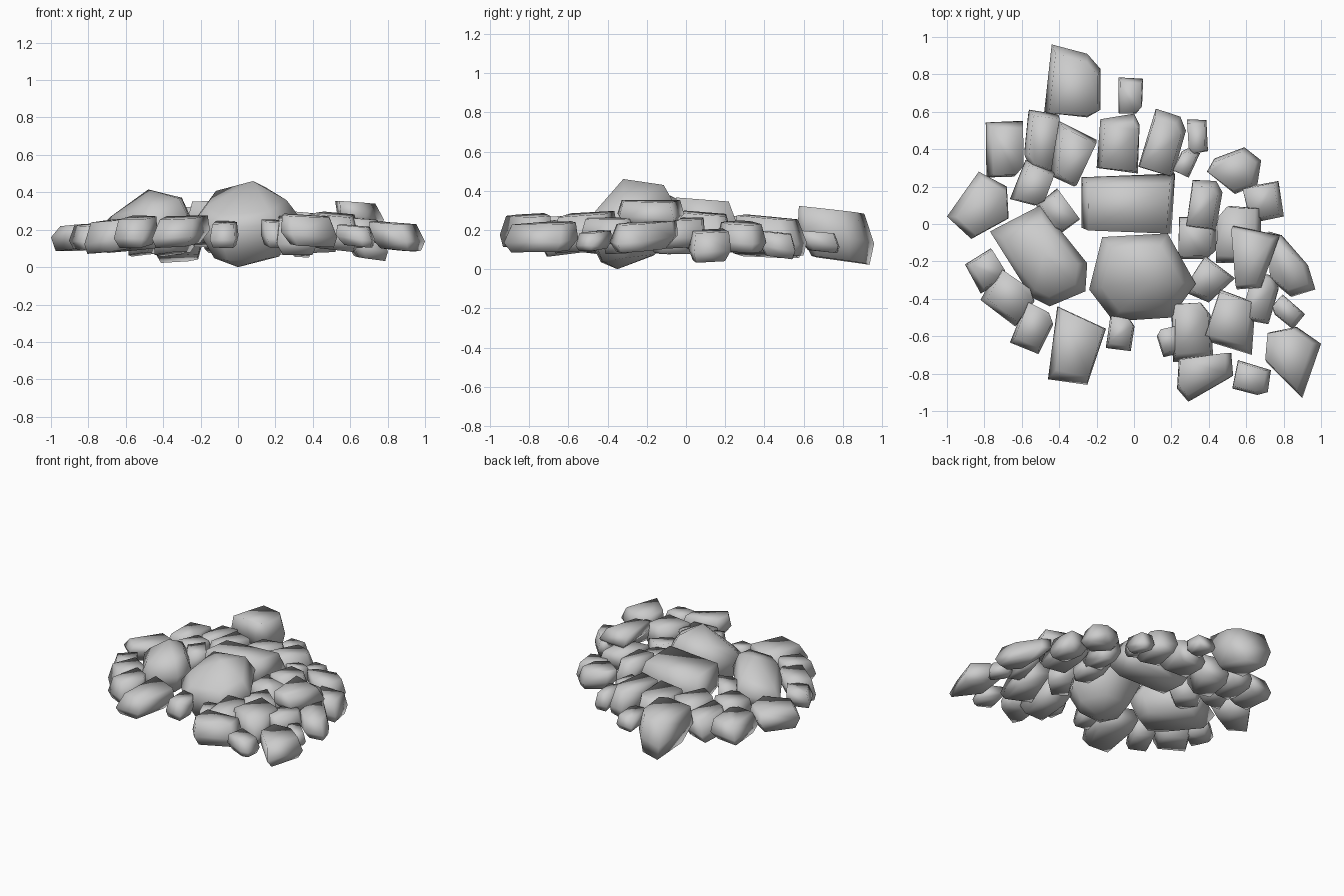
import bpy, bmesh, math, random
from mathutils import Vector

if "Cube" in bpy.data.objects:
    bpy.data.objects.remove(bpy.data.objects["Cube"])

random.seed(4)


def finish(name, points):
    """Wrap the points in a convex hull and shade it as a worn stone."""
    bm = bmesh.new()
    for p in points:
        bm.verts.new(p)
    res = bmesh.ops.convex_hull(bm, input=bm.verts[:])
    loose = {g for g in res["geom_interior"] + res["geom_unused"] if isinstance(g, bmesh.types.BMVert)}
    bmesh.ops.delete(bm, geom=list(loose), context='VERTS')
    bmesh.ops.dissolve_limit(bm, angle_limit=0.06, verts=bm.verts[:], edges=bm.edges[:])
    bmesh.ops.recalc_face_normals(bm, faces=bm.faces[:])
    me = bpy.data.meshes.new(name)
    bm.to_mesh(me)
    bm.free()
    me.shade_smooth()
    ob = bpy.data.objects.new(name, me)
    bpy.context.collection.objects.link(ob)


def stone(name, outline, z0, z1, top=0.86, low=0.78, peak=None, keel=None, mid=0.42):
    """Stone with a wide waist, a tilted top and a base leaning out of the pile."""
    c = sum((Vector(p) for p in outline), Vector((0, 0))) / len(outline)
    r = max((Vector(p) - c).length for p in outline)
    h = z1 - z0
    a = math.atan2(c.y, c.x) + random.uniform(-0.5, 0.5)
    out = Vector((math.cos(a), math.sin(a)))
    lean = out * (0 if peak else 0.1 * r)
    pts = []
    for p in outline:
        d = Vector(p) - c
        t = -d.dot(out) / r
        u = c + d * top * random.uniform(0.94, 1.04) - lean
        l = c + d * low * random.uniform(0.92, 1.04) + lean
        drop = 0.22 if peak else 0.08
        rise = 0.06 if keel else 0.09
        pts.append((*p, z0 + h * (mid + 0.16 * t)))
        pts.append((*u, z1 - h * drop * (1 - t)))
        pts.append((*l, z0 + h * rise * (1 + t)))
    pts += [q for q in (peak, keel) if q]
    finish(name, pts)


def block(name, x, y, w, d, rot, z0, z1):
    """Small stone: an uneven turned box outline with one clipped corner."""
    a = math.radians(rot)
    out = []
    clip = random.randrange(4)
    for i, (sx, sy) in enumerate(((-1, -1), (1, -1), (1, 1), (-1, 1))):
        px = sx * w / 2 * random.uniform(0.95, 1.12)
        py = sy * d / 2 * random.uniform(0.95, 1.1)
        corner = [(px * 0.5, py), (px, py * 0.6)] if i == clip else [(px, py)]
        if sx * sy > 0:
            corner.reverse()
        for qx, qy in corner:
            out.append((x + qx * math.cos(a) - qy * math.sin(a),
                        y + qx * math.sin(a) + qy * math.cos(a)))
    stone(name, out, z0, z1)


# Three large stones in the middle of the pile
stone("middle_front_stone", [(-.17, -.07), (.18, -.05), (.33, -.32), (.2, -.5), (-.11, -.52), (-.24, -.35)],
      .03, .44, top=.78, low=.62, peak=(.08, -.32, .46), keel=(0, -.35, 0), mid=.56)
stone("middle_left_stone", [(-.77, -.04), (-.5, .1), (-.25, -.21), (-.26, -.36), (-.45, -.44), (-.55, -.39)],
      .07, .4, top=.75, low=.75, peak=(-.48, -.16, .415), mid=.48)
stone("middle_back_stone", [(-.28, .25), (.22, .27), (.2, -.05), (-.28, -.02)], .1, .37, top=.88)

# Larger stones around the edge
stone("far_back_stone", [(-.44, .96), (-.25, .91), (-.18, .83), (-.18, .61), (-.25, .57), (-.48, .6)], .02, .33, mid=.5)
stone("left_stone", [(-.83, .28), (-.68, .2), (-.67, .03), (-.87, -.08), (-1, .04)], .08, .24, mid=.6)
stone("front_left_stone", [(-.41, -.44), (-.15, -.56), (-.25, -.86), (-.46, -.83)], .1, .28)
stone("front_right_corner_stone", [(.72, -.58), (.87, -.55), (1, -.64), (.9, -.93), (.71, -.74)], .08, .25)
stone("front_right_stone", [(.24, -.72), (.52, -.69), (.53, -.81), (.29, -.95), (.23, -.88)], .1, .29)
stone("inner_right_stone", [(.46, -.35), (.65, -.42), (.63, -.7), (.37, -.62)], .08, .3)
stone("back_right_stone", [(.59, .41), (.68, .34), (.66, .21), (.54, .16), (.39, .28), (.43, .35)], .08, .25)
stone("right_stone", [(.72, -.04), (.79, -.06), (.93, -.22), (.97, -.35), (.84, -.39), (.73, -.3)], .08, .25)
stone("raised_right_stone", [(.53, -.01), (.78, -.06), (.68, -.34), (.55, -.35)], .21, .36, top=.88)
stone("wedge_stone", [(.38, -.17), (.54, -.29), (.4, -.42), (.26, -.36)], .07, .27)
stone("back_stone", [(-.18, .56), (0, .59), (.03, .53), (.02, .27), (-.2, .3)], .07, .27)
stone("back_left_stone", [(-.4, .55), (-.2, .45), (-.32, .2), (-.45, .26)], .05, .28)

# Small filler stones behind: x, y, width, depth, turn, bottom, top
back = [
    (-.02, .69, .13, .18, 0, .08, .2), (-.69, .4, .19, .28, 0, .07, .24),
    (-.5, .45, .15, .3, -8, .05, .25), (-.54, .21, .17, .21, -20, .09, .27),
    (-.41, .06, .15, .2, 35, .1, .3), (.16, .43, .18, .31, -15, .06, .28),
    (.34, .47, .1, .17, 5, .05, .2), (.28, .33, .09, .14, -25, .1, .24),
    (.38, .1, .16, .25, -8, .08, .3), (.69, .12, .18, .19, 10, .03, .21),
]
# Small filler stones in front and to the right
front = [
    (.34, -.07, .19, .22, 0, .07, .28), (.56, -.06, .22, .3, 0, .1, .27),
    (.68, -.4, .14, .25, -15, .12, .27), (.82, -.47, .15, .1, -40, .09, .2),
    (.31, -.58, .21, .29, 0, .06, .28), (.19, -.63, .11, .14, 15, .1, .26),
    (-.07, -.59, .13, .17, -8, .1, .25), (-.54, -.56, .17, .23, -25, .1, .28),
    (-.67, -.39, .24, .2, -35, .07, .27), (-.79, -.25, .16, .18, 30, .09, .24),
    (.63, -.83, .18, .15, -15, .1, .23),
]
for label, group in (("back_filler_stone", back), ("front_filler_stone", front)):
    for i, args in enumerate(group, 1):
        block(f"{label}_{i}", *args)
